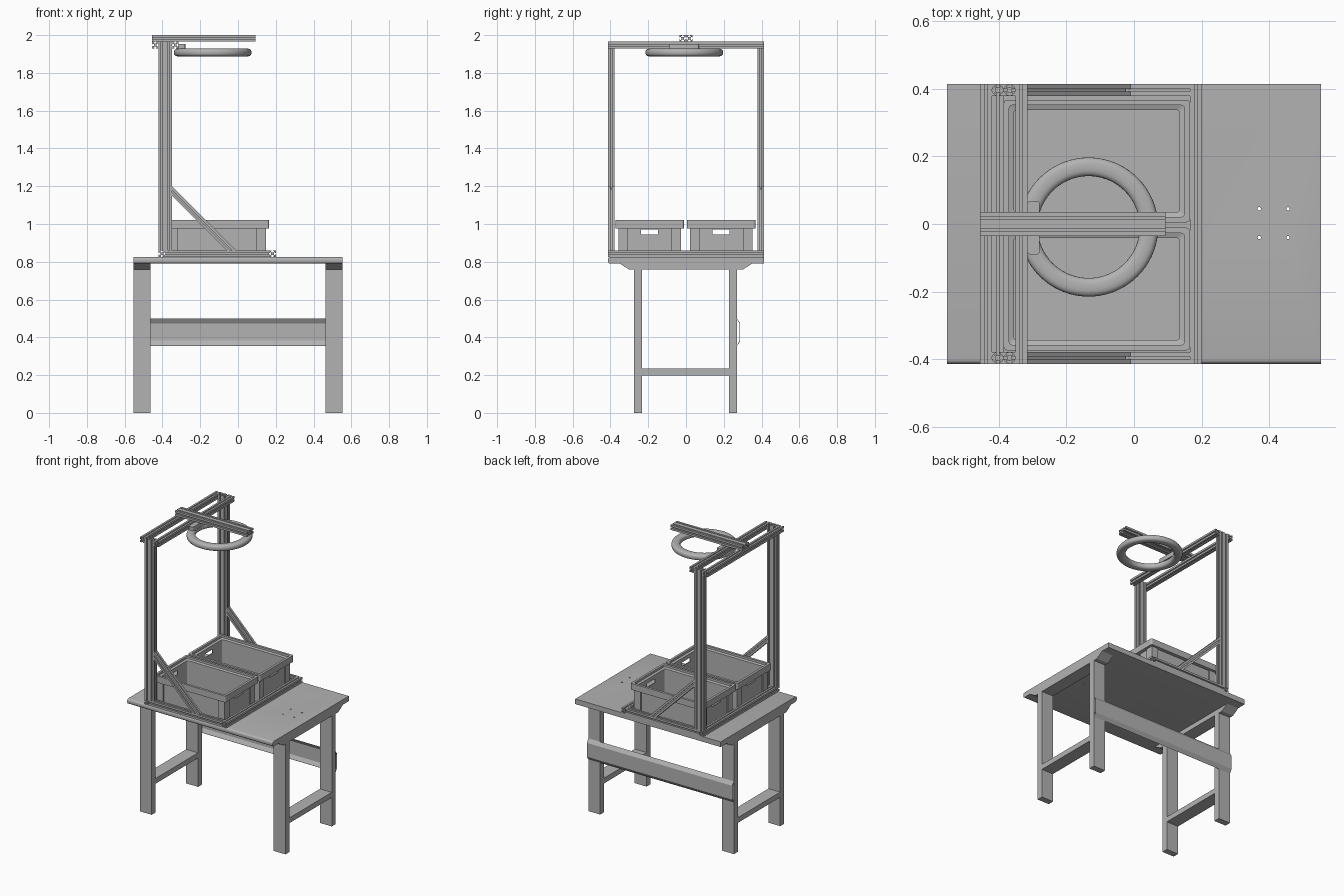
import bpy, bmesh, math
from mathutils import Matrix, Vector

cube = bpy.data.objects.get("Cube")
if cube:
    bpy.data.objects.remove(cube, do_unlink=True)

grey = bpy.data.materials.new("plain grey")
grey.use_nodes = True
COLOUR = (0.45, 0.45, 0.45, 1)
grey.diffuse_color = COLOUR
grey.node_tree.nodes["Principled BSDF"].inputs["Base Color"].default_value = COLOUR

S = 0.035          # slotted bar width
FLOOR = 0.825      # table top height
DECK = FLOOR + S   # top of the base frame
HALF = 0.413       # half depth of table and frame
HEAD = 2 - S       # top of the uprights


def finish(name, bm):
    bmesh.ops.recalc_face_normals(bm, faces=bm.faces)
    mesh = bpy.data.meshes.new(name)
    bm.to_mesh(mesh)
    bm.free()
    mesh.materials.append(grey)
    ob = bpy.data.objects.new(name, mesh)
    bpy.context.collection.objects.link(ob)
    return ob


# where an outline point (a, b) at distance t along the axis ends up
PLACE = {"X": lambda a, b, t: (t, a, b),
         "Y": lambda a, b, t: (a, t, b),
         "Z": lambda a, b, t: (a, b, t)}


def prism_mesh(outline, axis, start, end):
    bm = bmesh.new()
    ends = [[bm.verts.new(PLACE[axis](a, b, t)) for a, b in outline] for t in (start, end)]
    for ring in ends:
        bm.faces.new(ring)
    bridge(bm, *ends)
    return bm


def bridge(bm, low, high):
    n = len(low)
    for i in range(n):
        j = (i + 1) % n
        bm.faces.new((low[i], low[j], high[j], high[i]))


def prism(name, outline, axis, start, end):
    return finish(name, prism_mesh(outline, axis, start, end))


def box(name, x, y, z):
    return prism(name, [(x[0], y[0]), (x[1], y[0]), (x[1], y[1]), (x[0], y[1])], "Z", *z)


def slotted_outline(ca, cb):
    """Square section with a T-slot in each side, centred on (ca, cb)."""
    half = [(-.5, .5), (-.11, .5), (-.11, .4), (-.25, .4), (-.25, .33), (-.12, .2)]
    side = half + [(-a, b) for a, b in reversed(half[1:])]
    points = []
    for turn in range(4):
        rot = Matrix.Rotation(-turn * math.pi / 2, 2)
        points += [rot @ Vector(p) * S for p in side]
    return [(ca + p.x, cb + p.y) for p in points]


def slotted_bar(name, ca, cb, axis, start, end):
    return prism(name, slotted_outline(ca, cb), axis, start, end)


def cut(ob, cutter):
    mod = ob.modifiers.new("cut", "BOOLEAN")
    mod.object = cutter
    mod.solver = "EXACT"
    cutter.hide_render = True
    bpy.context.view_layer.objects.active = ob
    bpy.ops.object.modifier_apply(modifier="cut")
    bpy.data.objects.remove(cutter, do_unlink=True)


def smooth(ob):
    bpy.ops.object.select_all(action="DESELECT")
    ob.select_set(True)
    bpy.context.view_layer.objects.active = ob
    bpy.ops.object.shade_smooth_by_angle(angle=math.radians(35))


# table top with a rounded front edge and four bolt holes
R = 0.013
front = [(-HALF + R - R * math.sin(t * math.pi / 8), FLOOR - R + R * math.cos(t * math.pi / 8))
         for t in range(5)]
front += [(y, 0.79 + FLOOR - z) for y, z in reversed(front)]
table_top = prism("table_top", front + [(HALF, 0.79), (HALF, FLOOR)], "X", -0.553, 0.553)
for x in (0.37, 0.455):
    for y in (-0.04, 0.045):
        circle = [(x + 0.005 * math.cos(k * math.pi / 6), y + 0.005 * math.sin(k * math.pi / 6))
                  for k in range(12)]
        cut(table_top, prism("hole_cutter", circle, "Z", 0.7, 0.9))
smooth(table_top)

# leg frames, one at each end
for side, (x0, x1) in {"right": (-0.553, -0.463), "left": (0.463, 0.553)}.items():
    prism(side + "_top_support", [(-0.35, 0.79), (-0.3, 0.758), (0.3, 0.758), (0.35, 0.79)],
          "X", x0, x1)
    box(side + "_front_leg", (x0, x1), (-0.275, -0.233), (0, 0.758))
    box(side + "_back_leg", (x0, x1), (0.228, 0.27), (0, 0.758))
    box(side + "_foot_rail", (x0, x1), (-0.233, 0.228), (0.198, 0.234))

# folded sheet stretcher behind the back legs
outer = [(0.27, 0.355), (0.287, 0.38), (0.287, 0.475), (0.27, 0.5)]
inner = [(0.27, 0.496), (0.284, 0.473), (0.284, 0.382), (0.27, 0.359)]
prism("back_stretcher", outer + inner, "X", -0.553, 0.553)

# base frame
low = FLOOR + S / 2
slotted_bar("base_right_bar", -0.4025, low, "Y", -HALF, HALF)
slotted_bar("base_left_bar", 0.1825, low, "Y", -HALF, HALF)

# front and back: base rail, double upright and brace
for side, s in (("front", -1), ("back", 1)):
    y = s * (HALF - S / 2)
    slotted_bar(side + "_base_rail", y, low, "X", -0.385, 0.165)
    for i, x in enumerate((-0.4025, -0.3675)):
        slotted_bar(f"{side}_upright_{i + 1}", x, y, "Z", DECK, HEAD)
    brace = prism_mesh(slotted_outline(0, 0), "X", -0.4, 0.4)
    bmesh.ops.transform(brace, verts=brace.verts, matrix=Matrix.Translation((-0.18, y, 1.005))
                        @ Matrix.Rotation(math.pi / 4, 4, "Y"))
    for point, normal in (((-0.35, 0, 0), (-1, 0, 0)), ((0, 0, DECK), (0, 0, -1))):
        made = bmesh.ops.bisect_plane(brace, geom=brace.verts[:] + brace.edges[:] + brace.faces[:],
                                      plane_co=point, plane_no=normal, clear_outer=True)
        rim = [e for e in made["geom_cut"] if isinstance(e, bmesh.types.BMEdge)]
        bmesh.ops.contextual_create(brace, geom=rim)
    finish(side + "_brace", brace)

# head bars either side of the uprights, and the double camera arm
for name, x in (("right", -0.4375), ("left", -0.3325)):
    slotted_bar(name + "_head_bar", x, HEAD - S / 2, "Y", -HALF, HALF)
for name, y in (("front", -S / 2), ("back", S / 2)):
    slotted_bar(name + "_top_arm", y, 2 - S / 2, "X", -0.455, 0.093)


def rounded_rect(hx, hy, r):
    points = []
    for k, (sx, sy) in enumerate(((1, 1), (-1, 1), (-1, -1), (1, -1))):
        for step in range(4):
            a = (k + step / 3) * math.pi / 2
            points.append((sx * (hx - r) + r * math.cos(a), sy * (hy - r) + r * math.sin(a)))
    return points


# two open totes with a thick rim, corner pads and hand slots
HX, HY, CX = 0.275, 0.181, -0.11
layers = [(0.024, FLOOR), (0.024, 0.976), (0, 0.976), (0, 1.02), (0.016, 1.02),
          (0.016, 1.005), (0.03, 1.0), (0.03, FLOOR + 0.008)]
for side, cy in (("front", -0.192), ("back", 0.186)):
    bm = bmesh.new()
    rings = [[bm.verts.new((CX + x, cy + y, z))
              for x, y in rounded_rect(HX - inset, HY - inset, 0.01)] for inset, z in layers]
    for a, b in zip(rings, rings[1:]):
        bridge(bm, a, b)
    bm.faces.new(rings[0])
    bm.faces.new(rings[-1])
    tote = finish(side + "_tote", bm)
    cut(tote, box("slot_cutter", (-1, 1), (cy - 0.045, cy + 0.045), (0.945, 0.972)))
    for sx in (-1, 1):
        for sy in (-1, 1):
            ex, ey = CX + sx * (HX - 0.016), cy + sy * (HY - 0.016)
            wx, wy = ex - sx * 0.05, ey - sy * 0.05
            tx, ty = ex - sx * 0.011, ey - sy * 0.011
            corner = [(ex, ey), (wx, ey), (wx, ty), (tx, ty), (tx, wy), (ex, wy)]
            prism(side + "_tote_corner_pad", corner, "Z", FLOOR, 0.976)

# ring lamp, a soft-cornered section turned round its centre
bm = bmesh.new()
rings = []
for k in range(72):
    turn = Matrix.Translation((-0.134, -0.009, 1.908)) @ Matrix.Rotation(k * math.tau / 72, 4, "Z")
    ring = []
    for j in range(24):
        c, s = math.cos(j * math.tau / 24), math.sin(j * math.tau / 24)
        r = 0.178 + 0.0275 * math.copysign(abs(c) ** 0.75, c)
        ring.append(bm.verts.new(turn @ Vector((r, 0, 0.021 * math.copysign(abs(s) ** 0.75, s)))))
    rings.append(ring)
for a, b in zip(rings, rings[1:] + rings[:1]):
    bridge(bm, a, b)
smooth(finish("ring_lamp", bm))

# lamp bracket
bracket = [(x - 0.297, y - 0.011) for x, y in rounded_rect(0.018, 0.079, 0.008)]
smooth(prism("lamp_bracket", bracket, "Z", 1.922, 1.953))
